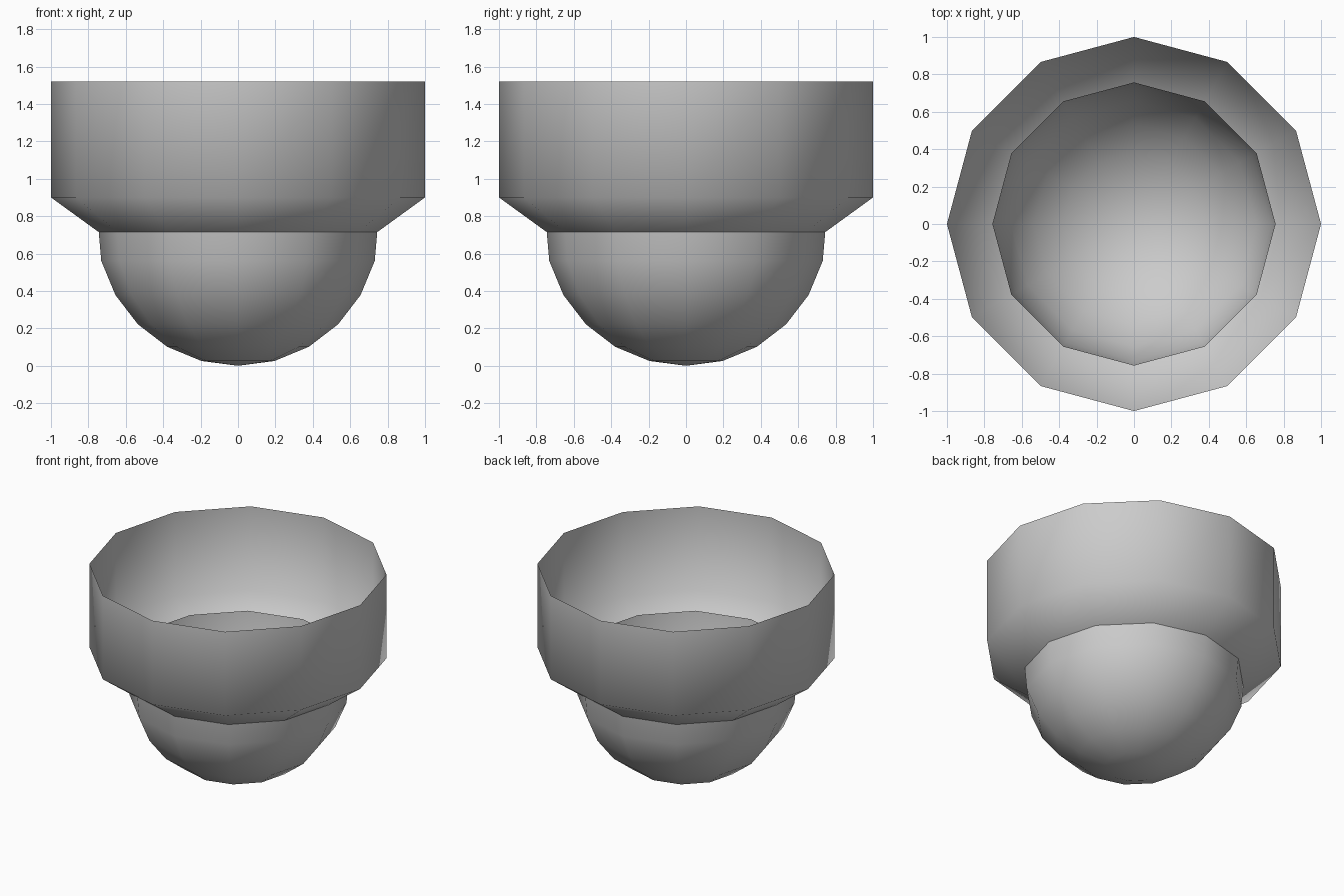
import bpy, bmesh, math

SIDES = 12
BOWL_R = 0.757

cube = bpy.data.objects.get("Cube")
if cube:
    bpy.data.objects.remove(cube, do_unlink=True)

# Single grey material
grey = bpy.data.materials.new("plain_grey")
grey.use_nodes = True
colour = (0.6, 0.6, 0.6, 1)
grey.diffuse_color = colour
grey.node_tree.nodes["Principled BSDF"].inputs["Base Color"].default_value = colour


def lathe(name, profile):
    """Turn a (radius, height) profile, listed from bottom to top, into an open shell."""
    bm = bmesh.new()
    rings = []
    for r, z in profile:
        if r == 0:
            rings.append([bm.verts.new((0, 0, z))] * SIDES)
        else:
            angles = [math.tau * i / SIDES for i in range(SIDES)]
            rings.append([bm.verts.new((r * math.cos(a), r * math.sin(a), z)) for a in angles])
    for low, high in zip(rings, rings[1:]):
        for i in range(SIDES):
            j = (i + 1) % SIDES
            corners = [low[i], low[j], high[j], high[i]]
            face = bm.faces.new(list(dict.fromkeys(corners)))
            face.smooth = True
    mesh = bpy.data.meshes.new(name)
    bm.to_mesh(mesh)
    bm.free()
    mesh.materials.append(grey)
    obj = bpy.data.objects.new(name, mesh)
    bpy.context.collection.objects.link(obj)
    return obj


# Round lower bowl, its rim raised inside the collar
steps = [math.radians(15 * i) for i in range(6)]
bowl = [(BOWL_R * math.sin(a), BOWL_R * (1 - math.cos(a))) for a in steps]
lathe("lower_bowl", bowl + [(BOWL_R, 0.86)])

# Wide open collar with a sloped underside
lathe("upper_collar", [(0.745, 0.715), (1, 0.9), (1, 1.52)])
